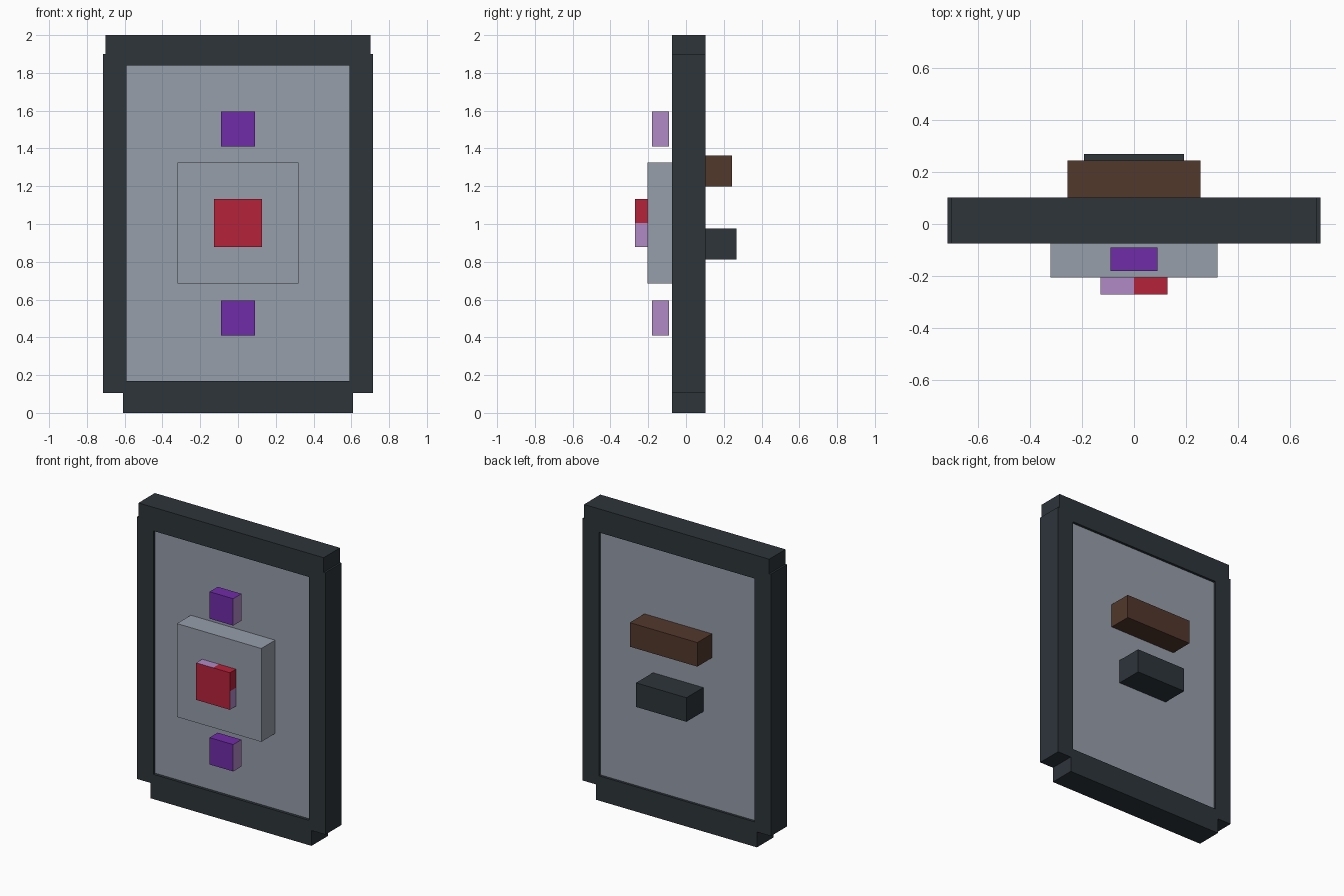
import bpy
import bmesh

cube = bpy.data.objects.get("Cube")
if cube:
    bpy.data.objects.remove(cube, do_unlink=True)


def material(name, rgb):
    mat = bpy.data.materials.new(name)
    mat.use_nodes = True
    mat.diffuse_color = (*rgb, 1)
    bsdf = mat.node_tree.nodes["Principled BSDF"]
    bsdf.inputs["Base Color"].default_value = (*rgb, 1)
    bsdf.inputs["Roughness"].default_value = 0.8
    return mat


CHARCOAL = material("charcoal", (0.026, 0.035, 0.042))
GREY = material("cool grey", (0.305, 0.342, 0.402))
RED = material("crimson", (0.468, 0.016, 0.042))
PURPLE = material("purple", (0.162, 0.025, 0.392))
LILAC = material("lilac", (0.434, 0.254, 0.565))
BROWN = material("brown", (0.084, 0.040, 0.025))


def finish(bm, name, mats):
    bmesh.ops.recalc_face_normals(bm, faces=bm.faces)
    mesh = bpy.data.meshes.new(name)
    bm.to_mesh(mesh)
    bm.free()
    for mat in mats:
        mesh.materials.append(mat)
    obj = bpy.data.objects.new(name, mesh)
    bpy.context.collection.objects.link(obj)
    return obj


def box(name, half_width, y, z, mats, cuts=(), rule=None):
    """Box centred on x, optionally cut by planes (point, normal) and coloured by a face rule."""
    bm = bmesh.new()
    bmesh.ops.create_cube(bm, size=1)
    for v in bm.verts:
        v.co.x *= 2 * half_width
        v.co.y = y[0] + (v.co.y + 0.5) * (y[1] - y[0])
        v.co.z = z[0] + (v.co.z + 0.5) * (z[1] - z[0])
    for point, normal in cuts:
        bmesh.ops.bisect_plane(bm, geom=bm.verts[:] + bm.edges[:] + bm.faces[:],
                               plane_co=point, plane_no=normal)
    bm.normal_update()
    if rule:
        for f in bm.faces:
            f.material_index = rule(f.normal, f.calc_center_median())
    return finish(bm, name, mats)


# Frame: stepped outline with a rectangular opening, extruded through its depth
FRONT, BACK = -0.075, 0.102
half = [(0.61, 0), (0.61, 0.105), (0.715, 0.105), (0.715, 1.9), (0.702, 1.9), (0.702, 2)]
outline = half + [(-x, z) for x, z in reversed(half)]
opening = [(0.59, 0.17), (0.59, 1.838), (-0.59, 1.838), (-0.59, 0.17)]
bm = bmesh.new()
for loop in (outline, opening):
    verts = [bm.verts.new((x, FRONT, z)) for x, z in loop]
    for a, b in zip(verts, verts[1:] + verts[:1]):
        bm.edges.new((a, b))
bmesh.ops.triangle_fill(bm, edges=bm.edges[:], use_beauty=True, use_dissolve=False)
extruded = bmesh.ops.extrude_face_region(bm, geom=bm.faces[:], use_keep_orig=True)
for item in extruded["geom"]:
    if isinstance(item, bmesh.types.BMVert):
        item.co.y = BACK
finish(bm, "frame", [CHARCOAL])

# Recessed panel and raised plate
box("panel", 0.6, (-0.055, 0.085), (0.16, 1.85), [GREY])
box("raised_plate", 0.32, (-0.205, -0.05), (0.685, 1.325), [GREY])


# Small buttons: purple with lilac sides
def side_rule(normal, centre):
    return 1 if abs(normal.x) > 0.5 else 0


for name, z in (("upper_button", 1.503), ("lower_button", 0.503)):
    box(name, 0.09, (-0.18, -0.091), (z - 0.092, z + 0.092), [PURPLE, LILAC], rule=side_rule)


# Centre button: red front, with half of each edge face in lilac
def half_rule(normal, centre):
    if abs(normal.x) > 0.5:
        return int(centre.z < 1.005)
    if abs(normal.z) > 0.5:
        return int(centre.x < 0)
    return 0


box("centre_button", 0.128, (-0.27, -0.2), (0.878, 1.132), [RED, LILAC],
    cuts=[((0, 0, 1.005), (0, 0, 1)), ((0, 0, 1), (1, 0, 0))], rule=half_rule)

# Blocks on the back
box("back_upper_block", 0.256, (0.08, 0.243), (1.198, 1.363), [BROWN])
box("back_lower_block", 0.191, (0.08, 0.268), (0.812, 0.977), [CHARCOAL])
